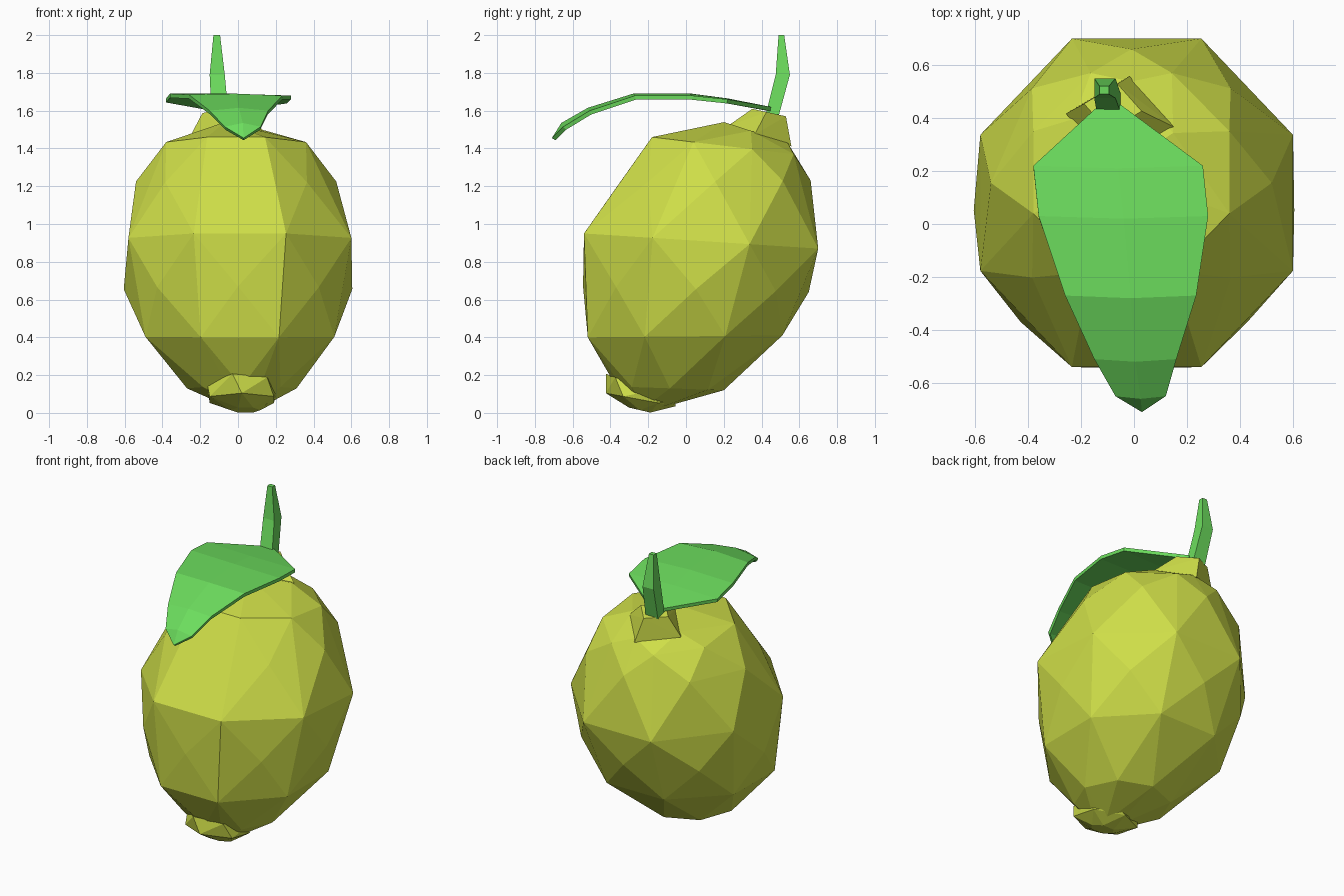
import bpy, bmesh
from math import sin, cos, pi
from mathutils import Vector

if "Cube" in bpy.data.objects:
    bpy.data.objects.remove(bpy.data.objects["Cube"])


def material(name, rgb):
    m = bpy.data.materials.new(name)
    m.diffuse_color = (*rgb, 1)
    m.use_nodes = True
    m.node_tree.nodes["Principled BSDF"].inputs["Base Color"].default_value = m.diffuse_color
    return m


lime = material("lime_skin", (0.62, 0.73, 0.065))
green = material("leaf_green", (0.15, 0.72, 0.11))


def finish(name, bm, mat):
    bmesh.ops.recalc_face_normals(bm, faces=bm.faces)
    me = bpy.data.meshes.new(name)
    bm.to_mesh(me)
    bm.free()
    me.materials.append(mat)
    ob = bpy.data.objects.new(name, me)
    bpy.context.collection.objects.link(ob)
    return ob


def ring(front, back, half_x, cx, n, phase):
    """Tilted ellipse through a front and a back (y, z) point, n corners."""
    f, b = Vector((cx, *front)), Vector((cx, *back))
    mid, side = (f + b) / 2, (b - f) / 2
    k = 1 / cos(pi / n) if phase == 0.5 else 1     # staggered rings keep their width
    return [mid + Vector((half_x * k * cos(a), 0, 0)) + side * (k * sin(a))
            for a in (2 * pi * (i + phase) / n for i in range(n))]


def hull(name, rings, mat):
    bm = bmesh.new()
    for r in rings:
        for p in ring(*r):
            bm.verts.new(p)
    bmesh.ops.convex_hull(bm, input=bm.verts)
    return finish(name, bm, mat)


# Faceted fruit body: staggered tilted rings from the tip up
hull("fruit_body", [
    ((-0.28, 0.04), (-0.16, 0.015), 0.08, 0.04, 6, 0),
    ((-0.37, 0.14), (0.20, 0.12), 0.29, 0.02, 8, 0),
    ((-0.52, 0.40), (0.51, 0.41), 0.50, 0.01, 8, 0.5),
    ((-0.545, 0.67), (0.65, 0.64), 0.605, 0.00, 8, 0),
    ((-0.54, 0.95), (0.70, 0.87), 0.59, 0.01, 8, 0.5),
    ((-0.35, 1.22), (0.66, 1.23), 0.53, -0.01, 8, 0),
    ((-0.18, 1.46), (0.57, 1.37), 0.37, -0.01, 8, 0.5),
    ((0.20, 1.54), (0.54, 1.43), 0.19, -0.04, 4, -0.1)], lime)

# Nubs: under the stem, and the lip of the lower tip
hull("top_nub", [((0.22, 1.52), (0.56, 1.41), 0.21, -0.05, 4, -0.1),
                 ((0.35, 1.61), (0.53, 1.57), 0.11, -0.08, 4, -0.1)], lime)
hull("bottom_nub", [((-0.43, 0.21), (-0.05, 0.06), 0.19, 0.02, 6, 0.25),
                    ((-0.40, 0.10), (-0.08, 0.04), 0.17, 0.02, 6, 0.5),
                    ((-0.31, 0.03), (-0.18, 0.0), 0.08, 0.04, 6, 0)], lime)

# Stem: square sections (z, x0, x1, y0, y1)
bm = bmesh.new()
sections = [(1.57, -0.14, -0.05, 0.42, 0.49), (1.79, -0.15, -0.07, 0.475, 0.55),
            (2.0, -0.13, -0.095, 0.49, 0.52)]
loops = [[bm.verts.new((x, y, z)) for x, y in ((a, c), (b, c), (b, d), (a, d))]
         for z, a, b, c, d in sections]
for lo, hi in zip(loops, loops[1:]):
    for i in range(4):
        j = (i + 1) % 4
        bm.faces.new((lo[i], lo[j], hi[j], hi[i]))
bm.faces.new(loops[0])
bm.faces.new(loops[-1])
finish("stem", bm, green)

# Leaf: rows across the blade (y, left x, right x, left z, mid z, right z)
rows = [(0.45, -0.13, -0.05, 1.62, 1.62, 1.62), (0.22, -0.38, 0.26, 1.665, 1.665, 1.66),
        (0.03, -0.36, 0.28, 1.69, 1.69, 1.68), (-0.27, -0.26, 0.235, 1.685, 1.69, 1.68),
        (-0.51, -0.15, 0.16, 1.60, 1.615, 1.60), (-0.65, -0.07, 0.12, 1.515, 1.535, 1.515)]
bm = bmesh.new()
grid = [[bm.verts.new(p) for p in ((l, y, zl), ((l + r) / 2, y - 0.01, m), (r, y, zr))]
        for y, l, r, zl, m, zr in rows]
for a, b in zip(grid, grid[1:]):
    for i in range(2):
        bm.faces.new((a[i], b[i], b[i + 1], a[i + 1]))
tip = bm.verts.new((0.03, -0.71, 1.455))
for i in range(2):
    bm.faces.new((grid[-1][i], tip, grid[-1][i + 1]))
leaf = finish("leaf", bm, green)
if leaf.data.polygons[0].normal.z < 0:
    leaf.data.flip_normals()
mod = leaf.modifiers.new("thickness", 'SOLIDIFY')
mod.thickness = 0.022
mod.offset = -1
